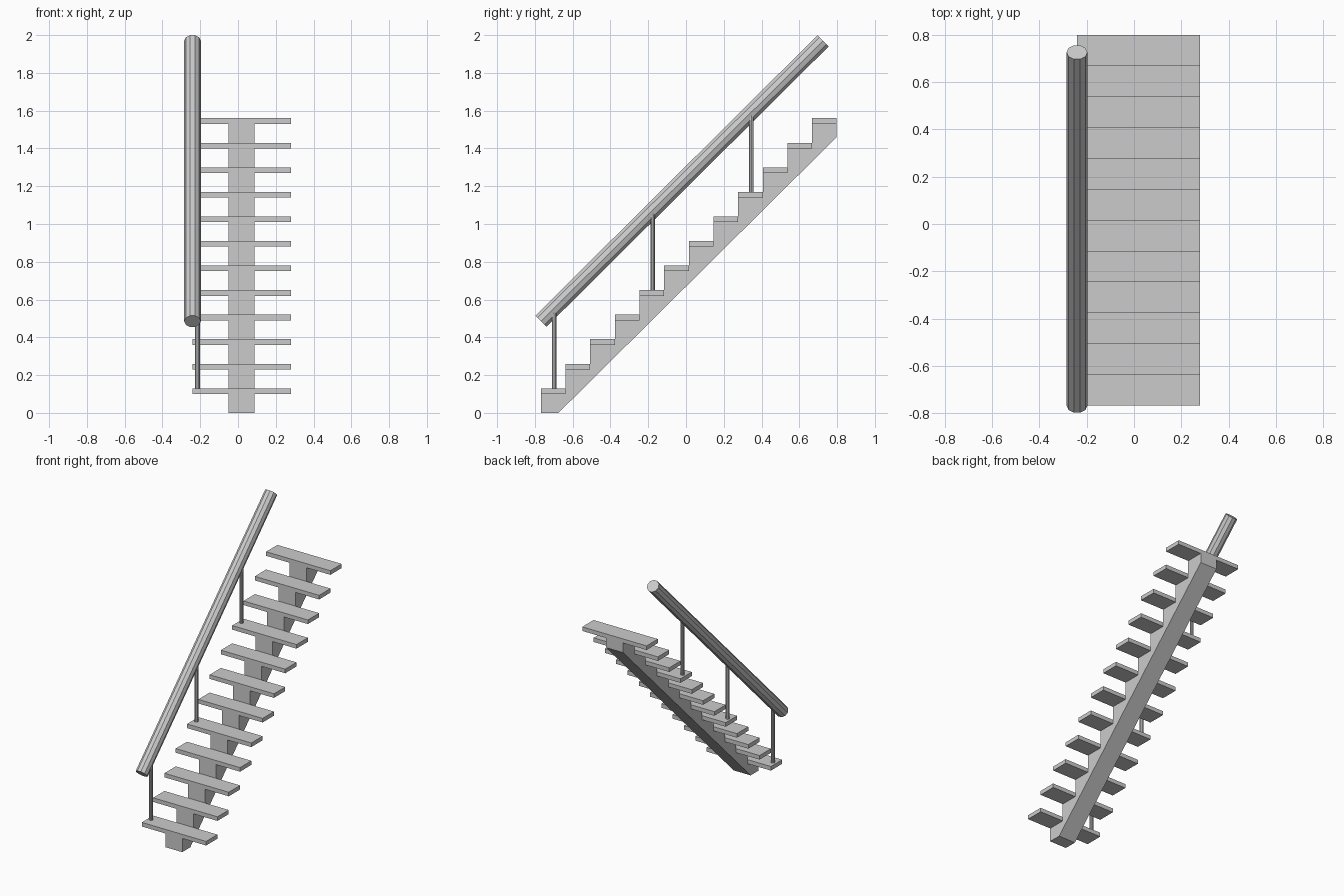
import bpy, bmesh
from mathutils import Vector

if "Cube" in bpy.data.objects:
    bpy.data.objects.remove(bpy.data.objects["Cube"])

STEPS, RUN, RISE, THICK = 12, 0.1305, 0.13, 0.03
Y0 = -0.768            # front edge of the lowest tread


def finish(name, bm):
    bmesh.ops.recalc_face_normals(bm, faces=bm.faces)
    mesh = bpy.data.meshes.new(name)
    bm.to_mesh(mesh)
    bm.free()
    obj = bpy.data.objects.new(name, mesh)
    bpy.context.collection.objects.link(obj)
    return obj


def extrude_x(name, profile, x0, x1):
    """Extrude a (y, z) outline along x."""
    bm = bmesh.new()
    face = bm.faces.new([bm.verts.new((x0, y, z)) for y, z in profile])
    new = bmesh.ops.extrude_face_region(bm, geom=[face])["geom"]
    bmesh.ops.translate(bm, vec=(x1 - x0, 0, 0),
                        verts=[v for v in new if isinstance(v, bmesh.types.BMVert)])
    return finish(name, bm)


def rod(name, a, b, radius, sides):
    """Flat-sided rod from a to b, with a corner pointing along x."""
    a, b = Vector(a), Vector(b)
    bm = bmesh.new()
    bmesh.ops.create_cone(bm, cap_ends=True, segments=sides, radius1=radius,
                          radius2=radius, depth=(b - a).length)
    # rods lie in the yz plane, so tilt about x only
    axis = (b - a).normalized()
    up = Vector((0, 0, 1))
    mat = up.rotation_difference(axis).to_matrix()
    # make sure a corner lies on the x axis
    first = max(bm.verts, key=lambda v: v.co.x)
    flat = Vector((first.co.x, first.co.y, 0))
    turn = flat.rotation_difference(Vector((1, 0, 0))).to_matrix()
    for v in bm.verts:
        v.co = mat @ (turn @ v.co) + (a + b) / 2
    return finish(name, bm)


# Central saw-tooth stringer
outline = [(-0.675, 0), (Y0, 0)]
for i in range(STEPS):
    z = RISE * (i + 1) - THICK
    outline += [(Y0 + RUN * i, z), (Y0 + RUN * (i + 1), z)]
outline.append((Y0 + RUN * STEPS, 1.46))
extrude_x("stringer", outline, -0.05, 0.087)

# Treads
for i in range(STEPS):
    y, z = Y0 + RUN * i, RISE * (i + 1)
    extrude_x(f"tread_{i + 1}", [(y, z - THICK), (y + RUN, z - THICK), (y + RUN, z), (y, z)],
              -0.24, 0.28)

# Handrail
rod("handrail", (-0.241, -0.768, 0.485), (-0.241, 0.726, 1.97), 0.044, 10)

# Posts on every fourth tread, ending inside the rail
for i in (0, 4, 8):
    y, z = Y0 + RUN * i + 0.07, RISE * (i + 1)
    rod(f"rail_post_{i // 4 + 1}", (-0.214, y, z), (-0.214, y, z + 0.42), 0.013, 10)
